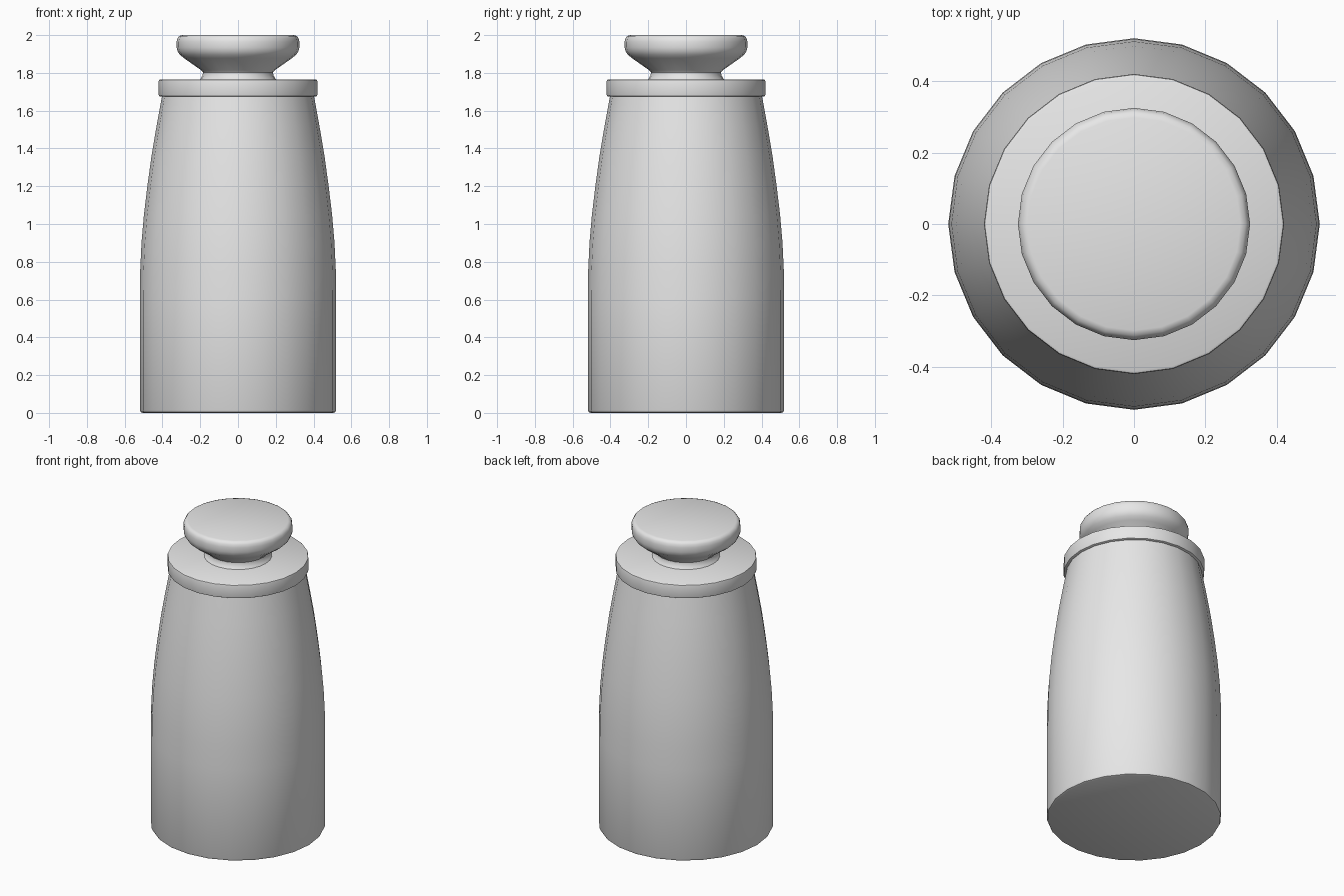
import bpy, math

cube = bpy.data.objects.get("Cube")
if cube:
    bpy.data.objects.remove(cube, do_unlink=True)

SIDES = 24

grey = bpy.data.materials.new("plain grey")
grey.use_nodes = True
grey.diffuse_color = (0.8, 0.8, 0.8, 1)
grey.node_tree.nodes["Principled BSDF"].inputs["Base Color"].default_value = (0.8, 0.8, 0.8, 1)


def lathe(name, profile):
    """Turn a (radius, height) profile around z and cap both ends."""
    verts = [(r * math.cos(math.tau * i / SIDES), r * math.sin(math.tau * i / SIDES), z)
             for r, z in profile for i in range(SIDES)]
    faces = [tuple(range(SIDES))[::-1],
             tuple(range(len(verts) - SIDES, len(verts)))]
    for k in range(len(profile) - 1):
        a, b = k * SIDES, (k + 1) * SIDES
        for i in range(SIDES):
            j = (i + 1) % SIDES
            faces.append((a + i, a + j, b + j, b + i))
    mesh = bpy.data.meshes.new(name)
    mesh.from_pydata(verts, [], faces)
    mesh.materials.append(grey)
    obj = bpy.data.objects.new(name, mesh)
    bpy.context.collection.objects.link(obj)
    bpy.ops.object.select_all(action='DESELECT')
    bpy.context.view_layer.objects.active = obj
    obj.select_set(True)
    bpy.ops.object.shade_smooth_by_angle(angle=math.radians(35))
    return obj


# Tall body, straight below and curving in to the shoulder
lathe("jar_body", [(0.505, 0), (0.515, 0.004), (0.52, 0.015), (0.52, 0.6),
                   (0.518, 0.75), (0.511, 0.9), (0.498, 1.05), (0.48, 1.2),
                   (0.458, 1.36), (0.431, 1.52), (0.4, 1.69)])

# Flat lid overhanging the body
lathe("lid_disc", [(0.412, 1.675), (0.418, 1.678), (0.42, 1.685), (0.42, 1.755),
                   (0.418, 1.762), (0.412, 1.765)])

# Flared knob with a narrow neck and a rounded rim
lathe("lid_knob", [(0.205, 1.76), (0.196, 1.773), (0.187, 1.788), (0.186, 1.803),
                   (0.195, 1.814), (0.286, 1.878), (0.308, 1.896), (0.32, 1.915),
                   (0.325, 1.935), (0.325, 1.965), (0.321, 1.983), (0.312, 1.995),
                   (0.298, 2.0)])
